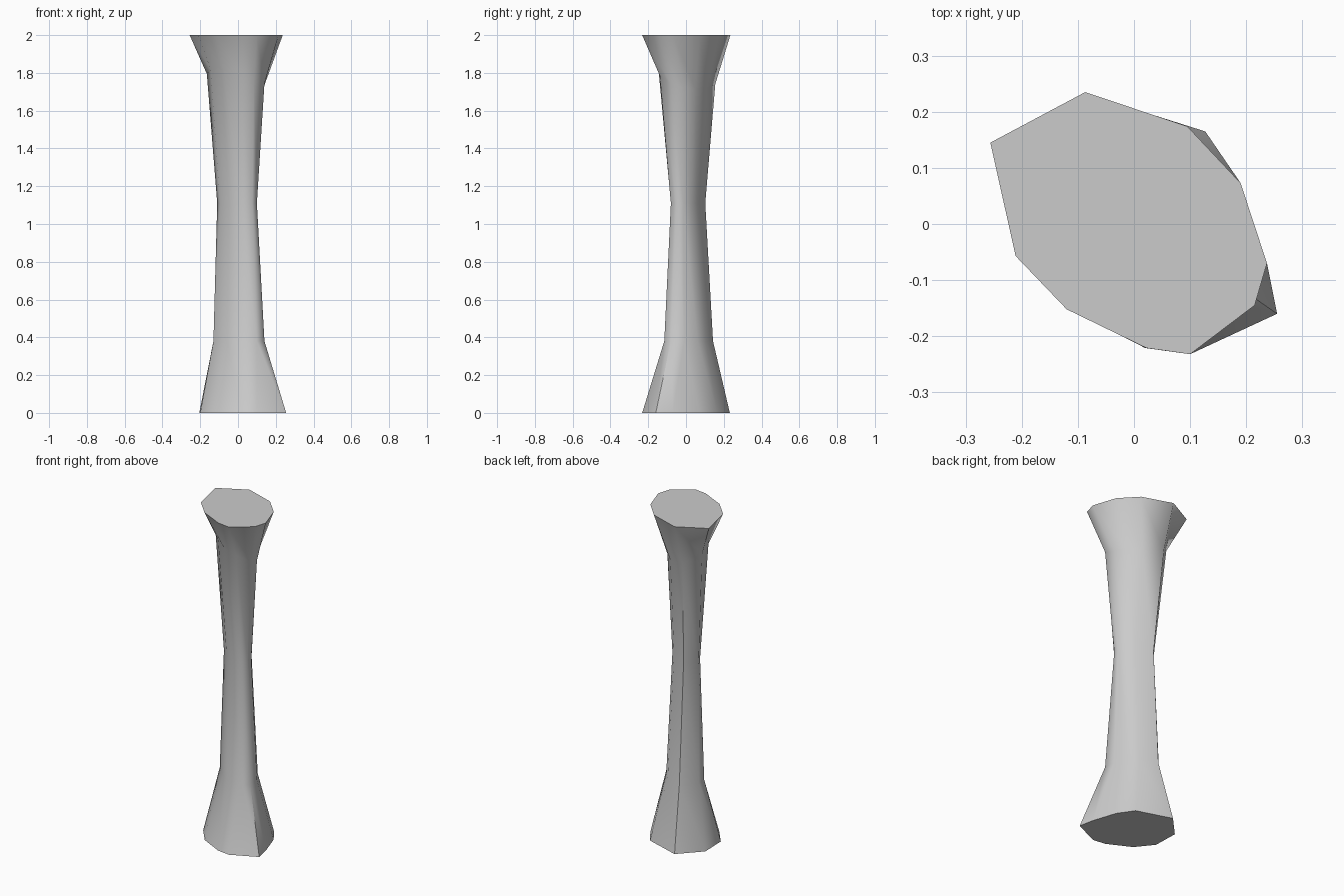
import bpy, bmesh, math

# Cross-sections from bottom to top: (height, tilt, outline of ten points)
RINGS = [
    (0.0, 0.0, [(-.205, .105), (-.085, .232), (.127, .165), (.19, .073), (.237, -.07),
                (.255, -.16), (.10, -.232), (.02, -.221), (-.12, -.15), (-.20, -.05)]),
    (0.38, 0.0, [(-.13, .06), (-.055, .143), (.05, .105), (.09, .062), (.135, -.01),
                 (.14, -.08), (.10, -.115), (.01, -.115), (-.06, -.055), (-.13, .01)]),
    (1.11, 0.0, [(-.11, .035), (-.055, .102), (.04, .058), (.075, .024), (.10, -.015),
                 (.10, -.05), (.075, -.08), (.015, -.08), (-.045, -.045), (-.095, .0)]),
    (1.765, 0.35, [(-.165, .08), (-.085, .155), (.03, .108), (.09, .05), (.135, -.01),
                   (.14, -.08), (.085, -.138), (.01, -.145), (-.075, -.085), (-.145, -.01)]),
    (2.0, 0.0, [(-.256, .145), (-.087, .235), (.095, .174), (.19, .073), (.237, -.07),
                (.215, -.145), (.10, -.232), (.022, -.221), (-.12, -.152), (-.211, -.057)]),
]

# Waisted column lofted through the cross-sections
bm = bmesh.new()
loops = [[bm.verts.new((x, y, z - tilt * (x + y))) for x, y in outline]
         for z, tilt, outline in RINGS]
for low, high in zip(loops, loops[1:]):
    n = len(low)
    for i in range(n):
        j = (i + 1) % n
        bm.faces.new((low[i], low[j], high[j], high[i]))

# Flat end caps
bm.faces.new(loops[0])
bm.faces.new(loops[-1])
bmesh.ops.recalc_face_normals(bm, faces=bm.faces)

mesh = bpy.data.meshes.new("column")
bm.to_mesh(mesh)
bm.free()
column = bpy.data.objects.new("column", mesh)
bpy.context.collection.objects.link(column)

# Smooth sides, sharp rims
bpy.context.view_layer.objects.active = column
column.select_set(True)
bpy.ops.object.shade_smooth_by_angle(angle=math.radians(60))
